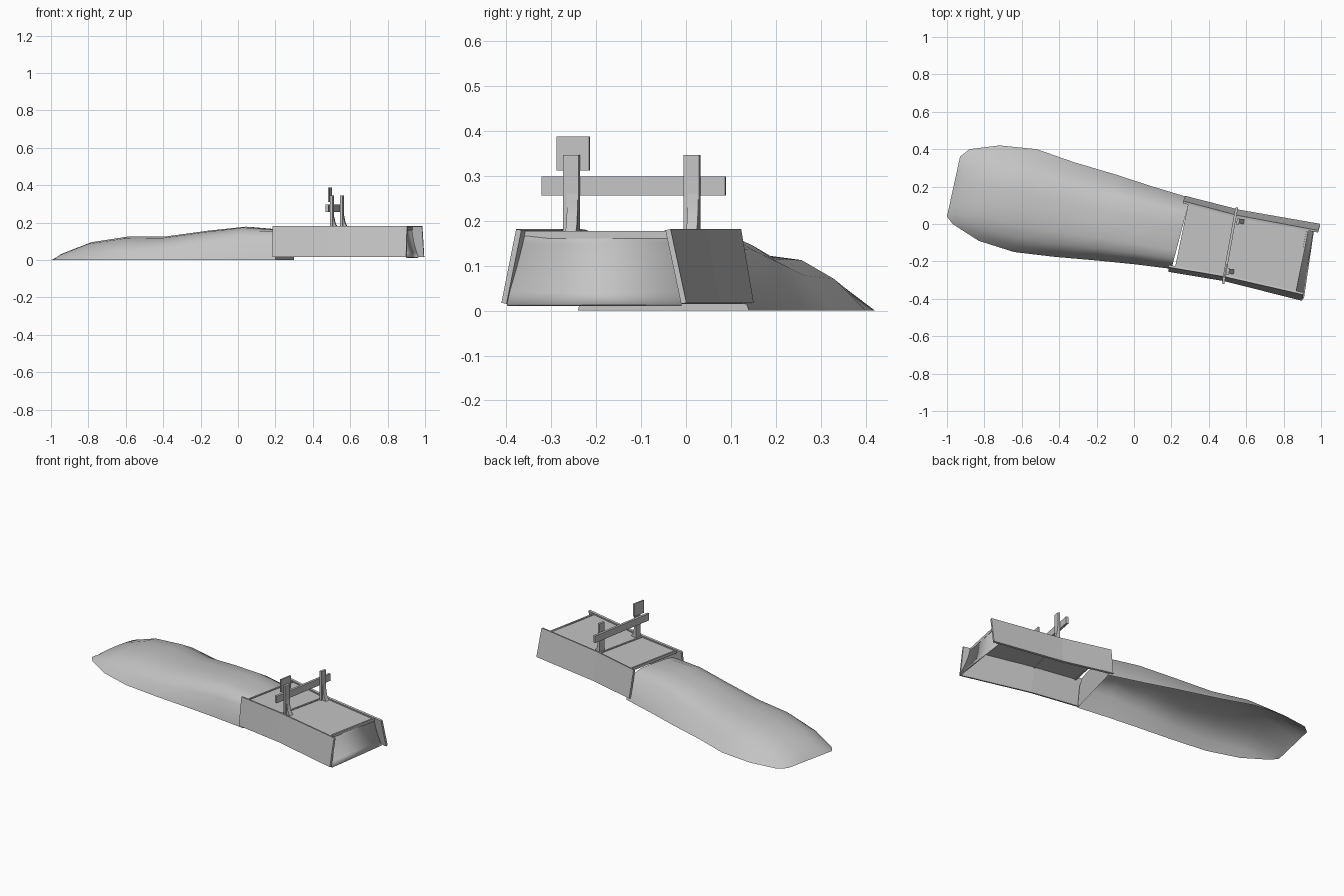
import bpy, bmesh, math
from mathutils import Vector

cube = bpy.data.objects.get("Cube")
if cube:
    bpy.data.objects.remove(cube, do_unlink=True)

grey = bpy.data.materials.new("plain_grey")
grey.use_nodes = True
colour = (0.55, 0.55, 0.55, 1)
grey.diffuse_color = colour
grey.node_tree.nodes["Principled BSDF"].inputs["Base Color"].default_value = colour


def finish(name, bm, smooth=None):
    bmesh.ops.recalc_face_normals(bm, faces=bm.faces[:])
    mesh = bpy.data.meshes.new(name)
    bm.to_mesh(mesh)
    bm.free()
    mesh.materials.append(grey)
    obj = bpy.data.objects.new(name, mesh)
    bpy.context.collection.objects.link(obj)
    if smooth:
        bpy.ops.object.select_all(action='DESELECT')
        obj.select_set(True)
        bpy.context.view_layer.objects.active = obj
        bpy.ops.object.shade_smooth_by_angle(angle=math.radians(smooth))
    return obj


def loft(name, rows, thick=0, smooth=None, cap=False):
    """Skin a sheet through rows of points, optionally thickened."""
    bm = bmesh.new()
    grid = [[bm.verts.new(p) for p in row] for row in rows]
    for a, b in zip(grid, grid[1:]):
        for i in range(len(a) - 1):
            bm.faces.new((a[i], a[i + 1], b[i + 1], b[i]))
    if cap:
        bm.faces.new(grid[-1])
    obj = finish(name, bm, smooth)
    if thick:
        mod = obj.modifiers.new("thickness", 'SOLIDIFY')
        mod.thickness = thick
        mod.offset = 0
    return obj


def prism(name, outline, direction, smooth=None):
    """Extrude a closed outline along a direction."""
    bm = bmesh.new()
    face = bm.faces.new([bm.verts.new(p) for p in outline])
    out = bmesh.ops.extrude_face_region(bm, geom=[face])
    moved = [v for v in out["geom"] if isinstance(v, bmesh.types.BMVert)]
    bmesh.ops.translate(bm, verts=moved, vec=direction)
    return finish(name, bm, smooth)


def bar(name, a, b, low, high, width):
    """Upright-sided bar between two plan points."""
    a, b = Vector((*a, low)), Vector((*b, low))
    side = Vector((a.y - b.y, b.x - a.x, 0)).normalized() * width / 2
    return prism(name, [a - side, b - side, b + side, a + side], Vector((0, 0, high - low)))


# Earth mound: front edge, back edge and crest height of each section
sections = [
    ((-1.0, 0.04), (-0.93, 0.36), 0.0), ((-0.97, 0.0), (-0.88, 0.40), 0.035),
    ((-0.83, -0.09), (-0.72, 0.42), 0.095), ((-0.64, -0.15), (-0.52, 0.40), 0.125),
    ((-0.43, -0.175), (-0.32, 0.33), 0.126), ((-0.2, -0.195), (-0.1, 0.265), 0.157),
    ((0.0, -0.215), (0.1, 0.20), 0.178), ((0.2, -0.24), (0.30, 0.14), 0.16)]
across = [0, 0.06, 0.14, 0.26, 0.42, 0.58, 0.74, 0.87, 1]
soft = [0, 0.34, 0.66, 0.9, 1, 0.99, 0.88, 0.5, 0]
firm = [0, 0.75, 0.96, 1, 1, 1, 0.98, 0.86, 0]
rows = []
for n, (a, b, h) in enumerate(sections):
    k = (n / (len(sections) - 1)) ** 2
    rows.append([Vector((*a, 0)).lerp(Vector((*b, 0)), t) + Vector((0, 0, h * (s + (f - s) * k)))
                 for t, s, f in zip(across, soft, firm)])
loft("mound", rows, smooth=60, cap=True)

# Leaning side walls
LOW, TOP, DECK = 0.016, 0.18, 0.172
walls = {
    "right_wall": ([(0.185, -0.25), (0.485, -0.30), (0.90, -0.405)],
                   [(0.185, -0.225), (0.48, -0.275), (0.905, -0.372)]),
    "left_wall": ([(0.272, 0.145), (0.565, 0.07), (0.995, -0.005)],
                  [(0.262, 0.117), (0.555, 0.04), (0.985, -0.04)])}
for name, (foot, head) in walls.items():
    loft(name, [[(*p, LOW) for p in foot], [(*p, TOP) for p in head]], 0.012)

# Deck panels with thin rims
joints = [((0.225, -0.23), (0.295, 0.108)), ((0.48, -0.272), (0.55, 0.04)),
          ((0.862, -0.36), (0.928, -0.033))]
loft("deck", [[(*a, DECK - 0.004), (*b, DECK - 0.004)] for a, b in joints], 0.008)
for a, b in joints:
    bar("cross_rim", a, b, DECK - 0.012, DECK + 0.005, 0.01)
for (a, b), (c, d) in zip(joints, joints[1:]):
    bar("right_rim", a, c, DECK - 0.008, DECK + 0.004, 0.014)
    bar("left_rim", b, d, DECK - 0.008, DECK + 0.004, 0.014)

# Curved end panel
high_a, high_b = Vector((0.862, -0.36)), Vector((0.926, -0.035))
low_a, low_b = Vector((0.905, -0.398)), Vector((0.962, -0.01))
rows = []
for i in range(7):
    t = i / 6
    z = TOP - 0.004 + (LOW - TOP) * t
    bow = t ** 1.8
    ends = []
    for hi, lo in ((high_a, low_a), (high_b, low_b)):
        ends.append((hi.x + (lo.x - hi.x) * bow, hi.y + (lo.y - hi.y) * t, z))
    rows.append(ends)
loft("end_panel", rows, 0.008, smooth=40)

# Gate: two posts with curved braces, cross beam and square sign
along = Vector((0.18, 0.984, 0)).normalized()
out = Vector((along.y, -along.x, 0))
brace = [(0.006, 0.27), (0.010, 0.23), (0.018, 0.195), (0.032, DECK)]
posts = {"right_post": Vector((0.502, -0.255, 0)), "left_post": Vector((0.556, 0.013, 0))}
for name, p in posts.items():
    a, b = p - along * 0.018, p + along * 0.018
    bar(name, a.xy, b.xy, DECK, 0.346, 0.014)
    shape = [(-0.006, DECK), (-0.006, 0.27)] + brace
    start = p - along * 0.008
    prism(name + "_brace", [start + out * u + Vector((0, 0, z)) for u, z in shape],
          along * 0.024, 40)
bar("beam", (0.476, -0.32), (0.549, 0.088), 0.256, 0.298, 0.014)
sign = posts["right_post"] - out * 0.011 + along * 0.002
bar("sign", (sign - along * 0.037).xy, (sign + along * 0.037).xy, 0.311, 0.387, 0.008)
